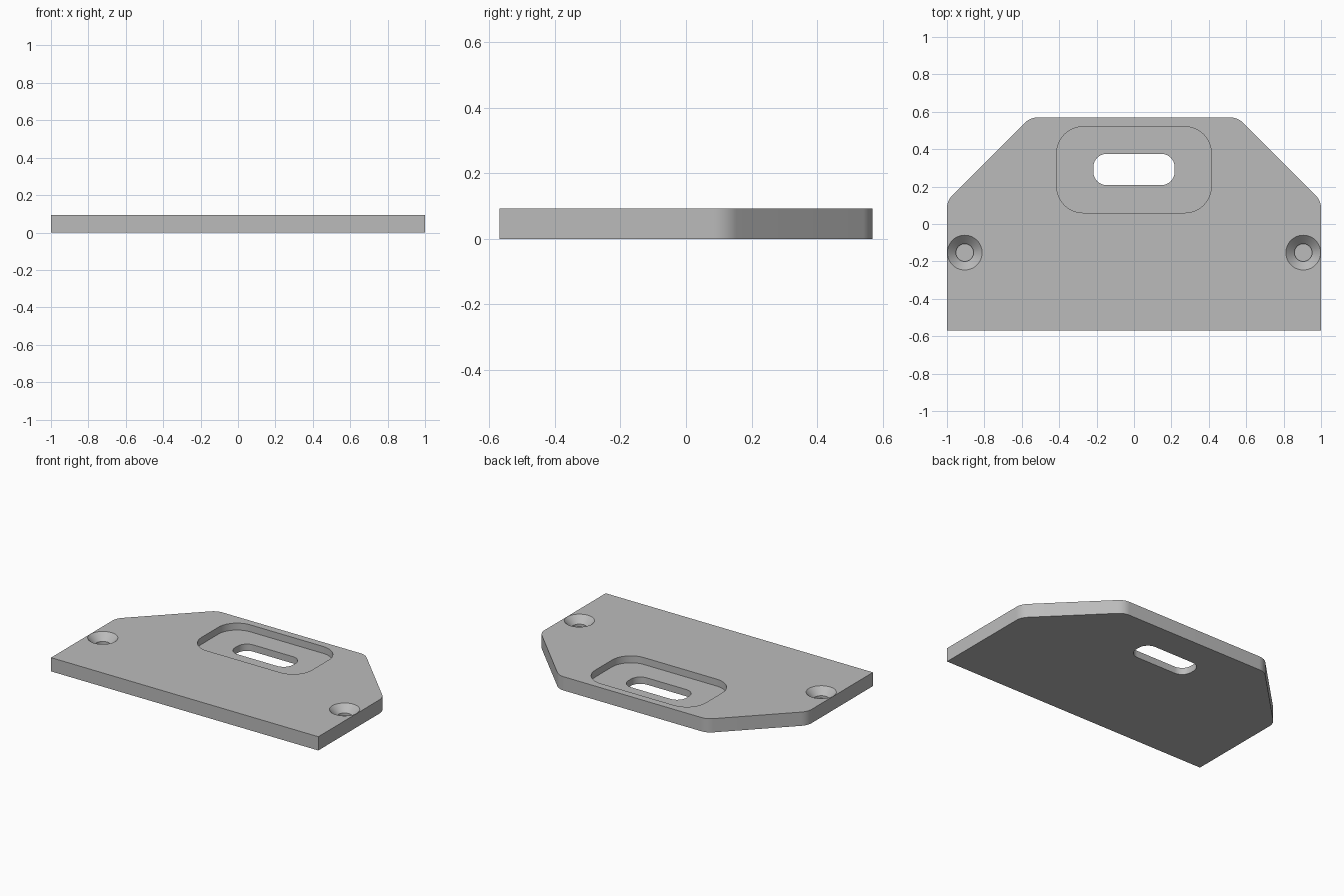
import bpy
import bmesh
import math
from mathutils import Vector

THICK = 0.093
POCKET_FLOOR = 0.046

if "Cube" in bpy.data.objects:
    bpy.data.objects.remove(bpy.data.objects["Cube"], do_unlink=True)

# Plain grey finish
grey = bpy.data.materials.new("plain_grey")
grey.use_nodes = True
colour = (0.5, 0.5, 0.5, 1)
grey.diffuse_color = colour
grey.node_tree.nodes["Principled BSDF"].inputs["Base Color"].default_value = colour


def rounded(corners, steps=10):
    """Outline from (x, y, radius) corners, anticlockwise, with arcs."""
    points = []
    for i, (x, y, radius) in enumerate(corners):
        here = Vector((x, y))
        if radius == 0:
            points.append(here)
            continue
        before = (Vector(corners[i - 1][:2]) - here).normalized()
        after = (Vector(corners[(i + 1) % len(corners)][:2]) - here).normalized()
        half = before.angle(after) / 2
        centre = here + (before + after).normalized() * radius / math.sin(half)
        start = here + before * radius / math.tan(half) - centre
        turn = math.pi - 2 * half
        for s in range(steps + 1):
            a = turn * s / steps
            c, n = math.cos(a), math.sin(a)
            points.append(centre + Vector((start.x * c - start.y * n,
                                           start.x * n + start.y * c)))
    return points


def rectangle(half_x, y0, y1, radius):
    return rounded([(-half_x, y0, radius), (half_x, y0, radius),
                    (half_x, y1, radius), (-half_x, y1, radius)])


def finish(name, bm):
    bmesh.ops.recalc_face_normals(bm, faces=bm.faces)
    mesh = bpy.data.meshes.new(name)
    bm.to_mesh(mesh)
    bm.free()
    mesh.materials.append(grey)
    obj = bpy.data.objects.new(name, mesh)
    bpy.context.collection.objects.link(obj)
    return obj


def prism(name, outline, z0, z1):
    bm = bmesh.new()
    face = bm.faces.new([bm.verts.new((p.x, p.y, z0)) for p in outline])
    result = bmesh.ops.extrude_face_region(bm, geom=[face], use_keep_orig=True)
    top = [v for v in result["geom"] if isinstance(v, bmesh.types.BMVert)]
    bmesh.ops.translate(bm, verts=top, vec=(0, 0, z1 - z0))
    return finish(name, bm)


def turned(name, x, y, profile, sides=48):
    """Solid of revolution from (radius, z) pairs, bottom to top."""
    bm = bmesh.new()
    rings = []
    for r, z in profile:
        rings.append([bm.verts.new((x + r * math.cos(a), y + r * math.sin(a), z))
                      for a in (math.tau * i / sides for i in range(sides))])
    for low, high in zip(rings, rings[1:]):
        for i in range(sides):
            j = (i + 1) % sides
            bm.faces.new((low[i], low[j], high[j], high[i]))
    bm.faces.new(rings[0])
    bm.faces.new(rings[-1])
    return finish(name, bm)


# Plate with angled, rounded back corners
plate = prism("plate", rounded([
    (-1, -0.57, 0), (1, -0.57, 0), (1, 0.125, 0.1),
    (0.555, 0.57, 0.1), (-0.555, 0.57, 0.1), (-1, 0.125, 0.1)]), 0, THICK)

# Shallow pocket, slot through its floor, and two blind countersunk holes
cutters = [
    prism("pocket_cutter", rectangle(0.413, 0.06, 0.52, 0.14), POCKET_FLOOR, 0.2),
    prism("slot_cutter", rectangle(0.217, 0.208, 0.375, 0.07), -0.1, 0.15),
]
for side, x in (("right", -0.905), ("left", 0.905)):
    cutters.append(turned(side + "_screw_hole_cutter", x, -0.153,
                          [(0.047, 0.03), (0.047, 0.047),
                           (0.093, THICK), (0.093, 0.15)]))

bpy.ops.object.select_all(action="DESELECT")
bpy.context.view_layer.objects.active = plate
plate.select_set(True)
for cutter in cutters:
    cutter.hide_render = True
    cut = plate.modifiers.new(cutter.name, "BOOLEAN")
    cut.operation = "DIFFERENCE"
    cut.solver = "EXACT"
    cut.object = cutter
    bpy.ops.object.modifier_apply(modifier=cut.name)
for cutter in cutters:
    bpy.data.objects.remove(cutter, do_unlink=True)

bpy.ops.object.shade_smooth_by_angle(angle=math.radians(30))
